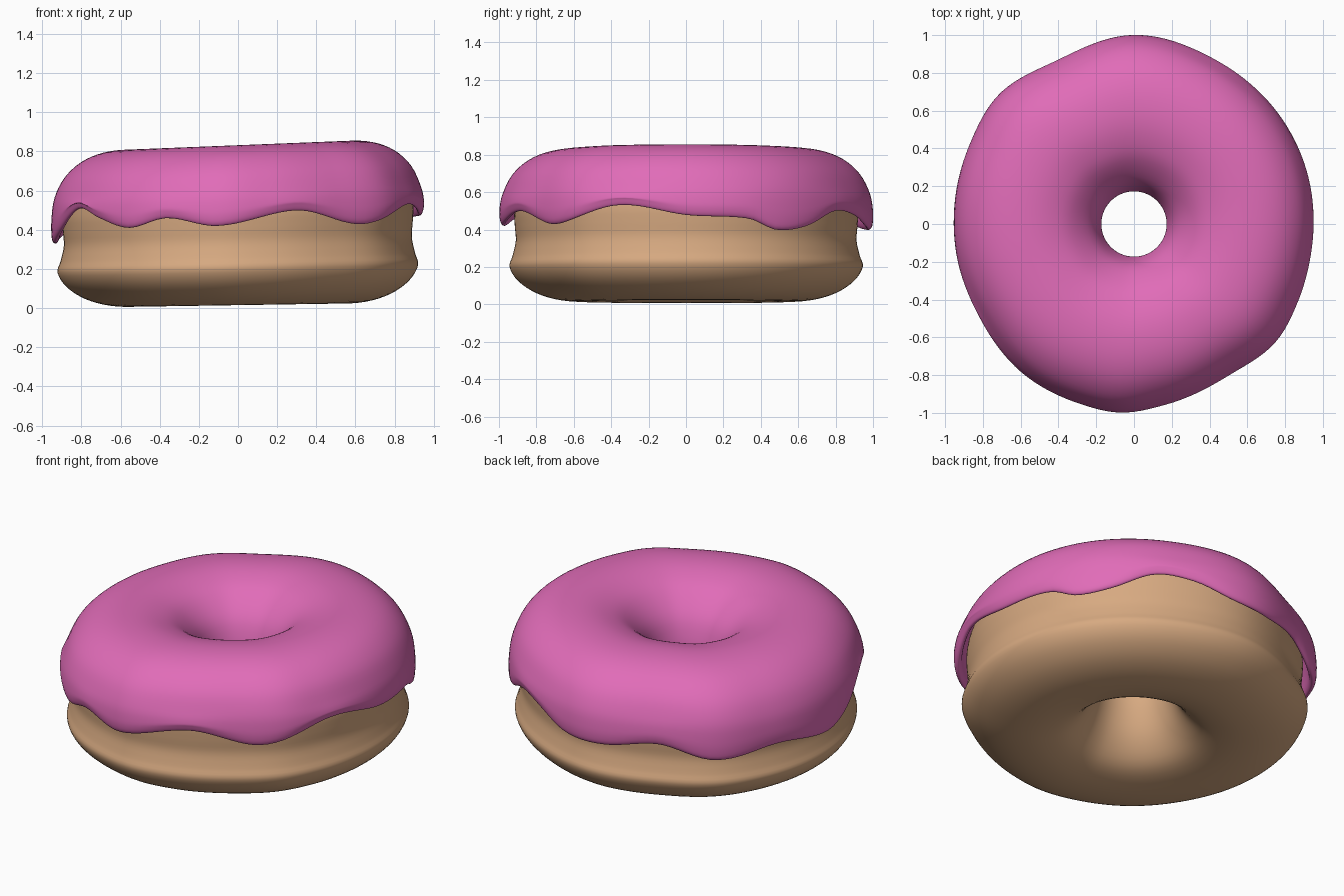
import bpy, bmesh
from math import sin, cos, radians

if "Cube" in bpy.data.objects:
    bpy.data.objects.remove(bpy.data.objects["Cube"])

SEG, SUB = 144, 4

# outline radius of the icing and height of its dripping edge, by angle in degrees
OUTLINE = [(0, .95), (15, .955), (33, .96), (64, .97), (90, 1.0), (115, .957), (136, .99),
           (154, .966), (174, .955), (190, .953), (210, .954), (233, .985), (253, .993),
           (266, 1.0), (280, .97), (302, .945), (320, .975), (334, .96), (348, .95)]
EDGE = [(0, .48), (21, .46), (31, .40), (43, .42), (57, .50), (70, .48), (84, .41), (98, .40),
        (116, .43), (134, .35), (157, .38), (180, .33), (192, .38), (210, .51), (222, .46),
        (235, .41), (248, .46), (264, .42), (289, .50), (312, .43), (334, .525), (343, .53)]


def cyclic(table, a):
    """Smooth periodic interpolation of an angle table (cubic Hermite)."""
    n = len(table)

    def at(i):
        return table[i % n][0] + 360 * (i // n), table[i % n][1]
    i = max(k for k in range(n) if table[k][0] <= a)
    (x0, y0), (x1, y1), (x2, y2), (x3, y3) = [at(i + k) for k in (-1, 0, 1, 2)]
    h = x2 - x1
    t = (a - x1) / h
    m1, m2 = (y2 - y0) / (x2 - x0) * h, (y3 - y1) / (x3 - x1) * h
    return ((2*t**3 - 3*t*t + 1) * y1 + (t**3 - 2*t*t + t) * m1
            + (3*t*t - 2*t**3) * y2 + (t**3 - t*t) * m2)


def smooth_loop(pts):
    """Closed Catmull-Rom curve through (r, z) points."""
    out, n = [], len(pts)
    for i in range(n):
        p = [pts[(i + k) % n] for k in (-1, 0, 1, 2)]
        for s in range(SUB):
            t = s / SUB
            out.append(tuple(.5 * (2*b + (c - a)*t + (2*a - 5*b + 4*c - d)*t*t
                                   + (3*b - a - 3*c + d)*t**3) for a, b, c, d in zip(*p)))
    return out


def tilt(x, z):
    return x * (.015 + .03 * z)


def ring(name, profile, color):
    """Sweep an angle-dependent closed profile around z."""
    bm = bmesh.new()
    loops = []
    for i in range(SEG):
        deg = 360 * i / SEG
        c, s = cos(radians(deg)), sin(radians(deg))
        loops.append([bm.verts.new((r*c, r*s, z + tilt(r*c, z)))
                      for r, z in smooth_loop(profile(deg))])
    n = len(loops[0])
    for i in range(SEG):
        a, b = loops[i], loops[(i + 1) % SEG]
        for j in range(n):
            bm.faces.new((a[j], b[j], b[(j + 1) % n], a[(j + 1) % n]))
    bmesh.ops.recalc_face_normals(bm, faces=bm.faces[:])
    for f in bm.faces:
        f.smooth = True
    me = bpy.data.meshes.new(name)
    bm.to_mesh(me)
    bm.free()
    ob = bpy.data.objects.new(name, me)
    bpy.context.collection.objects.link(ob)
    mat = bpy.data.materials.new(name + "_color")
    mat.diffuse_color = color
    mat.use_nodes = True
    mat.node_tree.nodes["Principled BSDF"].inputs["Base Color"].default_value = mat.diffuse_color
    me.materials.append(mat)


def stretch(pts, inner, outer, target):
    k = (target - inner) / (outer - inner)
    return [(inner + (r - inner) * k, z) for r, z in pts]


# dough: flattened ring with a waist line
DOUGH = [(.92, .20), (.875, .125), (.78, .06), (.65, .022), (.5, .018), (.36, .06), (.26, .17),
         (.205, .31), (.19, .43), (.205, .55), (.27, .67), (.39, .75), (.55, .78), (.7, .765),
         (.81, .70), (.875, .6), (.895, .5), (.893, .42), (.888, .34), (.905, .26)]


def dough_profile(deg):
    return stretch(DOUGH, .19, .92, .92 + .5 * (cyclic(OUTLINE, deg) - .95))


# icing: thin shell over the top with an uneven rounded edge
def icing_profile(deg):
    R = cyclic(OUTLINE, deg)
    e = cyclic(EDGE, deg)
    e -= tilt(R * cos(radians(deg)), e)
    pts = [(.175, .44), (.178, .52), (.225, .65), (.33, .76), (.44, .812), (.56, .832),
           (.69, .82), (.8, .775), (.885, .695), (.935, .59), (.95, e + .5 * (.59 - e)),
           (.948, e + .03), (.937, e + .003), (.922, e + .003), (.91, e + .03),
           (.905, e + .5 * (.59 - e)), (.885, .6), (.82, .71), (.7, .775), (.55, .788),
           (.385, .757), (.263, .67), (.2, .55), (.188, .46)]
    return stretch(pts, .175, .95, R)


ring("dough", dough_profile, (.68, .40, .22, 1))
ring("icing", icing_profile, (.75, .15, .48, 1))
